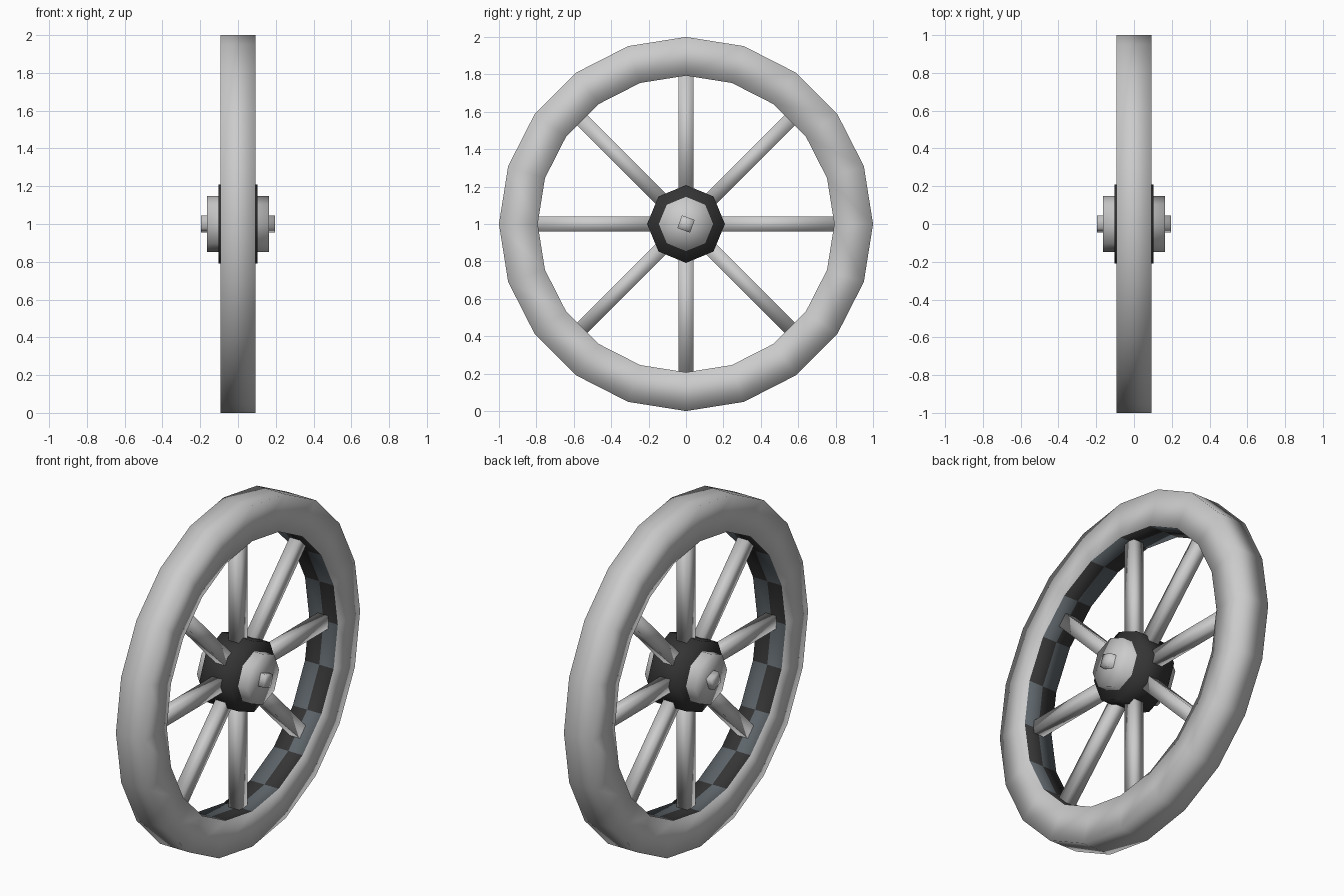
import bpy, bmesh, math
from mathutils import Matrix, Vector

if "Cube" in bpy.data.objects:
    bpy.data.objects.remove(bpy.data.objects["Cube"])

CENTRE = Vector((0, 0, 1))

def material(name, rgb):
    m = bpy.data.materials.new(name)
    m.diffuse_color = (*rgb, 1)
    m.use_nodes = True
    m.node_tree.nodes["Principled BSDF"].inputs["Base Color"].default_value = m.diffuse_color
    return m

LIGHT = material("light_grey", (0.6, 0.6, 0.6))
DARK = material("dark_grey", (0.035, 0.035, 0.035))
SLATE = material("slate_grey", (0.11, 0.13, 0.145))

def make_object(name, bm, mats):
    bmesh.ops.recalc_face_normals(bm, faces=bm.faces)
    for f in bm.faces:
        f.smooth = True          # whole model is softly shaded low-poly
    me = bpy.data.meshes.new(name)
    bm.to_mesh(me)
    bm.free()
    for m in mats:
        me.materials.append(m)
    ob = bpy.data.objects.new(name, me)
    bpy.context.collection.objects.link(ob)
    return ob

def lathe(name, profile, sides, mats, phase=0.0, closed=True, slots=None):
    """Revolve (x, radius) points around the wheel's x axis."""
    bm = bmesh.new()
    rings = []
    for i in range(sides):
        a = phase + 2 * math.pi * i / sides
        rings.append([bm.verts.new(CENTRE + Vector((x, r * math.cos(a), r * math.sin(a))))
                      for x, r in profile])
    n = len(profile)
    for i in range(sides):
        p, q = rings[i], rings[(i + 1) % sides]
        for j in range(n if closed else n - 1):
            k = (j + 1) % n
            f = bm.faces.new((p[j], q[j], q[k], p[k]))
            if slots:
                f.material_index = slots(i, j)
    if not closed:               # fan the two ends
        for j in (0, n - 1):
            c = bm.verts.new(CENTRE + Vector((profile[j][0], 0, 0)))
            for i in range(sides):
                bm.faces.new((rings[i][j], rings[(i + 1) % sides][j], c))
    return make_object(name, bm, mats)

def drum(name, half, radius, sides, mat, phase=0.0):
    return lathe(name, [(-half, radius), (half, radius)], sides, [mat], phase, closed=False)

# Rim: square section ring, its inner face lined in two darker tones
W = 0.093
R = 0.793
def rim_slot(i, j):
    if j not in (2, 3):
        return 0
    return 1 + (i + j) % 2
lathe("rim", [(-W, 1.0), (W, 1.0), (W, R), (0, R), (-W, R)], 20,
      [LIGHT, DARK, SLATE], slots=rim_slot)

# Hub, hub caps and axle
drum("hub", 0.104, 0.208, 8, DARK)
drum("hub_cap", 0.163, 0.148, 8, LIGHT)
drum("axle", 0.197, 0.051, 4, LIGHT, math.radians(25))

# Eight rectangular spokes from the hub to the rim
for i in range(8):
    bm = bmesh.new()
    inner, outer = 0.12, 0.80
    bmesh.ops.create_cube(bm, size=1)
    bmesh.ops.scale(bm, verts=bm.verts, vec=(0.066, 0.078, outer - inner))
    bmesh.ops.translate(bm, verts=bm.verts, vec=(0, 0, (inner + outer) / 2))
    bmesh.ops.transform(bm, verts=bm.verts,
                        matrix=Matrix.Translation(CENTRE) @ Matrix.Rotation(i * math.pi / 4, 4, 'X'))
    make_object(f"spoke_{i + 1}", bm, [LIGHT])
